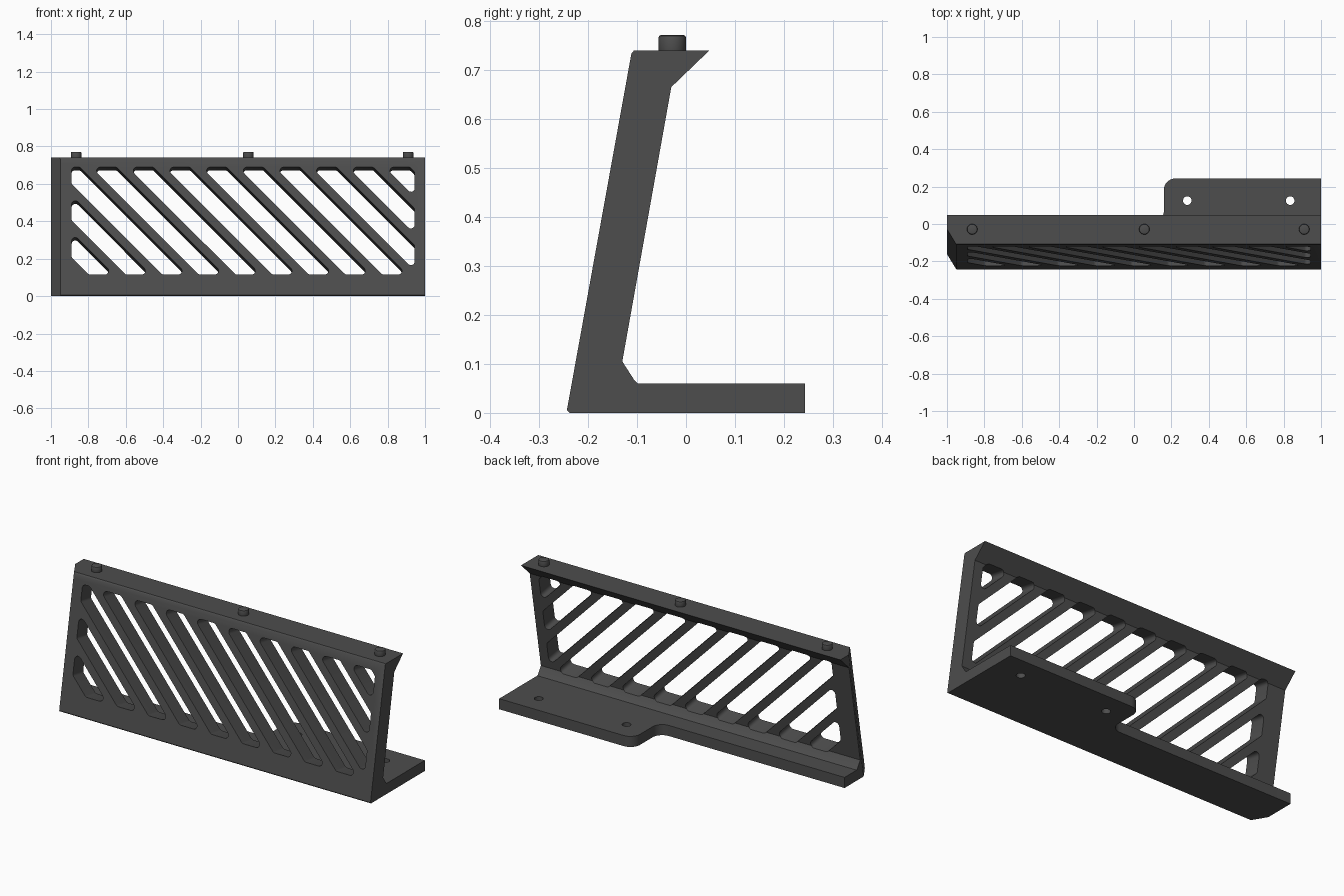
import bpy, bmesh, math
from mathutils import Vector as V

if "Cube" in bpy.data.objects:
    bpy.data.objects.remove(bpy.data.objects["Cube"])

grey = bpy.data.materials.new("dark_grey")
grey.diffuse_color = (0.075, 0.075, 0.075, 1)
grey.use_nodes = True
grey.node_tree.nodes["Principled BSDF"].inputs["Base Color"].default_value = grey.diffuse_color

TOP = 0.74


def front_y(z):
    """Depth of the leaning front face at height z."""
    return -0.243 + 0.133 * z / TOP


def prisms(name, items):
    """One mesh object made of (ring of points, extrusion vector) prisms."""
    bm = bmesh.new()
    for ring, vec in items:
        a = [bm.verts.new(p) for p in ring]
        b = [bm.verts.new(V(p) + V(vec)) for p in ring]
        n = len(a)
        bm.faces.new(a)
        bm.faces.new(b[::-1])
        for i in range(n):
            bm.faces.new((a[i], b[i], b[(i + 1) % n], a[(i + 1) % n]))
    bmesh.ops.recalc_face_normals(bm, faces=bm.faces)
    me = bpy.data.meshes.new(name)
    bm.to_mesh(me)
    bm.free()
    me.materials.append(grey)
    ob = bpy.data.objects.new(name, me)
    bpy.context.collection.objects.link(ob)
    return ob


def activate(ob):
    bpy.ops.object.select_all(action='DESELECT')
    ob.select_set(True)
    bpy.context.view_layer.objects.active = ob


def cut(ob, cutter):
    activate(ob)
    m = ob.modifiers.new("cut", 'BOOLEAN')
    m.operation, m.solver, m.object = 'DIFFERENCE', 'EXACT', cutter
    bpy.ops.object.modifier_apply(modifier=m.name)
    bpy.data.objects.remove(cutter)


def smooth(ob):
    activate(ob)
    bpy.ops.object.shade_smooth_by_angle(angle=math.radians(30))


def rounded(poly, radii, steps=5):
    """Replace the corners of a 2D polygon with arcs."""
    out = []
    for i, p in enumerate(poly):
        r = radii[i]
        p = V(p)
        u, w = V(poly[i - 1]) - p, V(poly[(i + 1) % len(poly)]) - p
        if r == 0:
            out.append(p)
            continue
        half = u.angle(w) / 2
        t = min(r / math.tan(half), 0.45 * u.length, 0.45 * w.length)
        r = t * math.tan(half)
        u.normalize()
        w.normalize()
        c = p + (u + w).normalized() * (r / math.sin(half))
        s, e = p + u * t - c, p + w * t - c
        span = s.angle(e)
        for k in range(steps + 1):
            f = k / steps
            out.append(c + (s * math.sin((1 - f) * span) + e * math.sin(f * span)) / math.sin(span))
    return out


def clip(poly, limit, sign):
    """Keep the part of the polygon where sign * (x + z - limit) >= 0."""
    out = []
    for i, p in enumerate(poly):
        q = poly[(i + 1) % len(poly)]
        dp, dq = (sign * (a[0] + a[1] - limit) for a in (p, q))
        if dp >= 0:
            out.append(p)
        if dp * dq < 0:
            f = dp / (dp - dq)
            out.append((p[0] + f * (q[0] - p[0]), p[1] + f * (q[1] - p[1])))
    return out


# Leaning wall with overhanging lip and foot gusset
profile = [(-0.238, 0), (-0.243, 0.006), (-0.1115, 0.733), (-0.106, TOP), (0.048, TOP),
           (-0.03, 0.665), (-0.13, 0.105), (-0.105, 0.066), (-0.098, 0.06), (-0.098, 0)]
wall = prisms("slotted_wall", [([(-1, y, z) for y, z in profile], (2, 0, 0))])

# Diagonal slots cut square to the wall
normal = V((0, -TOP, 0.133)).normalized()
slots = []
frame = [(-0.89, 0.115), (0.945, 0.115), (0.945, 0.69), (-0.89, 0.69)]
for k in range(-3, 9):
    poly = clip(clip(frame, -0.094 + 0.196 * k, 1), 0.04 + 0.196 * k, -1)
    ring = rounded(poly, [0.02] * len(poly))
    slots.append(([V((x, front_y(z), z)) + normal * 0.03 for x, z in ring], -normal * 0.18))
cut(wall, prisms("slot_cutter", slots))

# Bevelled front left corner, following the lean
wedge = [(-0.95, 0), (-1.05, 0.165), (-1.05, -0.1), (-0.95, -0.1)]
cut(wall, prisms("corner_cutter", [([(x, front_y(-0.1) + y, -0.1) for x, y in wedge],
                                    (0, front_y(1) - front_y(0), 1))]))
smooth(wall)

# Foot plate: narrow shelf with a wider mounting tab
outline = rounded([(-1, -0.098), (1, -0.098), (1, 0.243), (0.16, 0.243), (0.16, 0.01), (-1, 0.01)],
                  [0, 0, 0, 0.06, 0.06, 0], 8)
plate = prisms("foot_plate", [([(x, y, 0) for x, y in outline], (0, 0, 0.06))])


def circle(x, y, z, r, n=24):
    return [(x + r * math.cos(2 * math.pi * i / n), y + r * math.sin(2 * math.pi * i / n), z)
            for i in range(n)]


# Screw holes in the tab
cut(plate, prisms("hole_cutter", [(circle(x, 0.125, -0.1, 0.023), (0, 0, 0.3)) for x in (0.285, 0.835)]))
smooth(plate)

# Locating pegs on the top edge
for i, x in enumerate((-0.865, 0.055, 0.91)):
    peg = prisms("peg_%d" % (i + 1), [(circle(x, -0.028, TOP - 0.01, 0.028), (0, 0, 0.041))])
    activate(peg)
    b = peg.modifiers.new("edge", 'BEVEL')
    b.width, b.segments = 0.005, 2
    bpy.ops.object.modifier_apply(modifier=b.name)
    smooth(peg)
